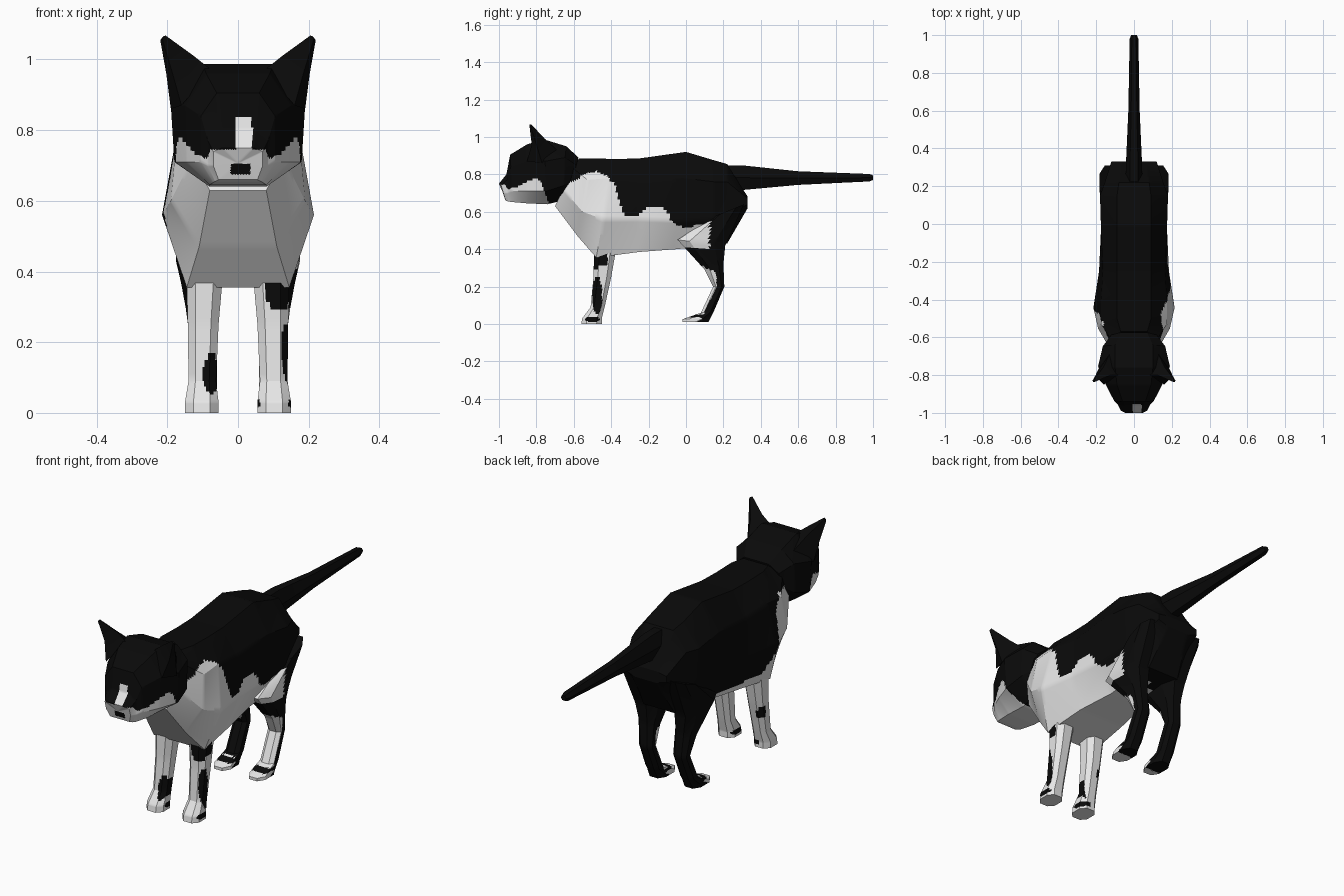
import bpy, bmesh, math


def material(name, v):
    m = bpy.data.materials.new(name)
    m.diffuse_color = (v, v, v, 1)
    return m


MATS = [material("black fur", 0.003), material("white fur", 0.8)]


def interp(pts, t):
    """Piecewise linear curve through (t, value) points."""
    if t <= pts[0][0]:
        return pts[0][1]
    for (a, p), (b, q) in zip(pts, pts[1:]):
        if t <= b:
            return p + (q - p) * (t - a) / (b - a)
    return pts[-1][1]


def blob(a, b, ca, cb, ra, rb):
    return ((a - ca) / ra) ** 2 + ((b - cb) / rb) ** 2 < 1


def loft(name, rings, is_white, cuts=11):
    """Skin a list of point rings, then cut the flat facets finely and colour them by rule."""
    bm = bmesh.new()
    vs = [[bm.verts.new(p) for p in r] for r in rings]
    n = len(vs[0])
    for a, b in zip(vs, vs[1:]):
        for i in range(n):
            j = (i + 1) % n
            bm.faces.new((a[i], a[j], b[j], b[i]))
    caps = [bm.faces.new(vs[0]), bm.faces.new(vs[-1])]
    bmesh.ops.poke(bm, faces=caps)
    if cuts:
        bmesh.ops.subdivide_edges(bm, edges=bm.edges[:], cuts=cuts, use_grid_fill=True)
    bmesh.ops.recalc_face_normals(bm, faces=bm.faces[:])
    for f in bm.faces:
        f.material_index = int(is_white(*f.calc_center_median()))
    me = bpy.data.meshes.new(name)
    bm.to_mesh(me)
    bm.free()
    for m in MATS:
        me.materials.append(m)
    ob = bpy.data.objects.new(name, me)
    bpy.context.collection.objects.link(ob)
    bpy.ops.object.select_all(action='DESELECT')
    ob.select_set(True)
    bpy.context.view_layer.objects.active = ob
    bpy.ops.object.shade_smooth_by_angle(angle=math.radians(30))
    return ob


def trunk_ring(yt, yb, *wz):
    """Symmetric 8-gon: four (half width, height) pairs from top to bottom, y leaning yt to yb."""
    half = [(wz[2 * k], yt + (yb - yt) * k / 3, wz[2 * k + 1]) for k in range(4)]
    return half + [(-x, y, z) for x, y, z in reversed(half)]


OCT = [(.25, 0), (.75, 0), (1, .25), (1, .75), (.75, 1), (.25, 1), (0, .75), (0, .25)]


def limb_ring(yf, zf, yr, zr, x0, x1, s=1):
    """Chamfered rectangle between a front and a rear point."""
    return [(s * (x0 + (x1 - x0) * u), yf + (yr - yf) * v, zf + (zr - zf) * v) for u, v in OCT]


# Body: white bib and belly, reaching further back on the right side
RIGHT = [(-.7, .76), (-.6, .76), (-.55, .80), (-.48, .815), (-.42, .79), (-.38, .74),
         (-.355, .66), (-.33, .58), (-.27, .57), (-.22, .62), (-.15, .63), (-.1, .60),
         (-.07, .54), (0, .515), (.12, .54), (.14, .3)]
LEFT = [(-.7, .77), (-.52, .79), (-.475, .72), (-.455, .52), (-.40, .42), (.08, .42), (.14, .3)]


def body_white(x, y, z):
    return z < interp(RIGHT if x > 0 else LEFT, y)


loft("body", [trunk_ring(*r) for r in (
    (-.57, -.70, .07, .885, .12, .84, .13, .72, .08, .63),
    (-.50, -.58, .09, .885, .175, .77, .19, .60, .11, .47),
    (-.37, -.48, .09, .882, .175, .78, .215, .56, .145, .355),
    (-.25, -.25, .09, .885, .165, .76, .185, .56, .13, .385),
    (0, -.05, .09, .92, .175, .78, .175, .55, .10, .40),
    (.15, .15, .09, .875, .18, .76, .17, .56, .10, .42),
    (.22, .22, .08, .855, .155, .76, .15, .58, .09, .43),
    (.33, .33, .06, .68, .12, .67, .12, .64, .06, .62))], body_white)

# Head: white muzzle, blaze and chin, black nose
CHEEK = [(-1, .745), (-.97, .745), (-.95, .72), (-.9, .735), (-.80, .785), (-.77, .75),
         (-.74, .66), (-.70, .6)]


def head_white(x, y, z):
    if -.02 < x < .035 and .675 < z < .705 and y < -.94:
        return False
    if -.005 < x < .04 and z < .84 and y < -.9:
        return True
    return z < interp(CHEEK, y)


loft("head", [trunk_ring(*r) for r in (
    (-.575, -.61, .07, .89, .12, .85, .12, .78, .06, .70),
    (-.64, -.66, .10, .95, .165, .89, .165, .74, .08, .66),
    (-.76, -.74, .10, .987, .19, .87, .18, .71, .08, .64),
    (-.85, -.85, .09, .96, .15, .87, .145, .71, .08, .645),
    (-.94, -.93, .06, .905, .105, .84, .105, .71, .07, .652),
    (-.96, -.95, .05, .80, .085, .77, .085, .70, .065, .655),
    (-1.0, -.965, .045, .75, .07, .74, .07, .70, .055, .66))], head_white, 13)

# Ears
for side, s in (("right", 1), ("left", -1)):
    loft(side + "_ear", [[(s * x, y, z) for x, y, z in ring] for ring in (
        ((.19, -.77, .86), (.16, -.85, .87), (.075, -.80, .97), (.13, -.69, .93)),
        ((.203, -.80, .96), (.185, -.825, .96), (.125, -.80, 1.01), (.16, -.755, .99)),
        ((.22, -.83, 1.055), (.215, -.837, 1.06), (.205, -.835, 1.068), (.212, -.825, 1.065)))],
        lambda x, y, z: False, 0)

# Tail: tapering six-sided tube
loft("tail", [[(w * math.cos(i * math.pi / 3), y, c + h * math.sin(i * math.pi / 3))
               for i in range(6)] for y, c, w, h in (
    (.19, .785, .045, .07), (.31, .782, .043, .075), (.6, .78, .03, .042),
    (.98, .782, .023, .023), (1.0, .782, .015, .014))], lambda x, y, z: False, 0)


# Front legs: white with black blotches
def front_white(x, y, z):
    if x > 0:
        return not (blob(x, z, .115, .35, .04, .06) and y < -.42
                    or blob(y, z, -.475, .15, .026, .10) and x > .11
                    or blob(y, z, -.50, .025, .04, .015))
    return not (blob(x, z, -.075, .11, .025, .055) and y < -.45
                or blob(y, z, -.43, .2, .02, .035) and x < -.11
                or blob(y, z, -.48, .025, .04, .015) and x > -.1)


# Hind legs: black, white along the front of the shin and paw
SHIN = [(0, .03), (.03, .09), (.07, .10), (.2, .165), (.28, .16), (.31, .08)]


def hind_white(x, y, z):
    if z > .4:
        return x > 0 and y < .13
    if z > .31 or .035 < z < .05 and y > .02:
        return False
    return y < interp(SHIN, z) - (0 if x > 0 else .03)


for side, s in (("right", 1), ("left", -1)):
    loft(side + "_front_leg", [limb_ring(*r, s) for r in (
        (-.56, 0, -.45, 0, .055, .15), (-.555, .03, -.45, .03, .055, .15),
        (-.51, .09, -.435, .09, .062, .14), (-.495, .25, -.40, .25, .055, .142),
        (-.49, .42, -.37, .42, .04, .147))], front_white, 7)
    loft(side + "_hind_leg", [limb_ring(*r, s) for r in (
        (-.02, .01, .12, .01, .055, .145), (-.02, .025, .13, .03, .055, .145),
        (.08, .06, .15, .07, .06, .138), (.145, .2, .205, .2, .06, .135),
        (.10, .29, .2, .32, .06, .148), (-.045, .45, .21, .42, .05, .175),
        (.14, .57, .31, .64, .07, .182))], hind_white, 7)
